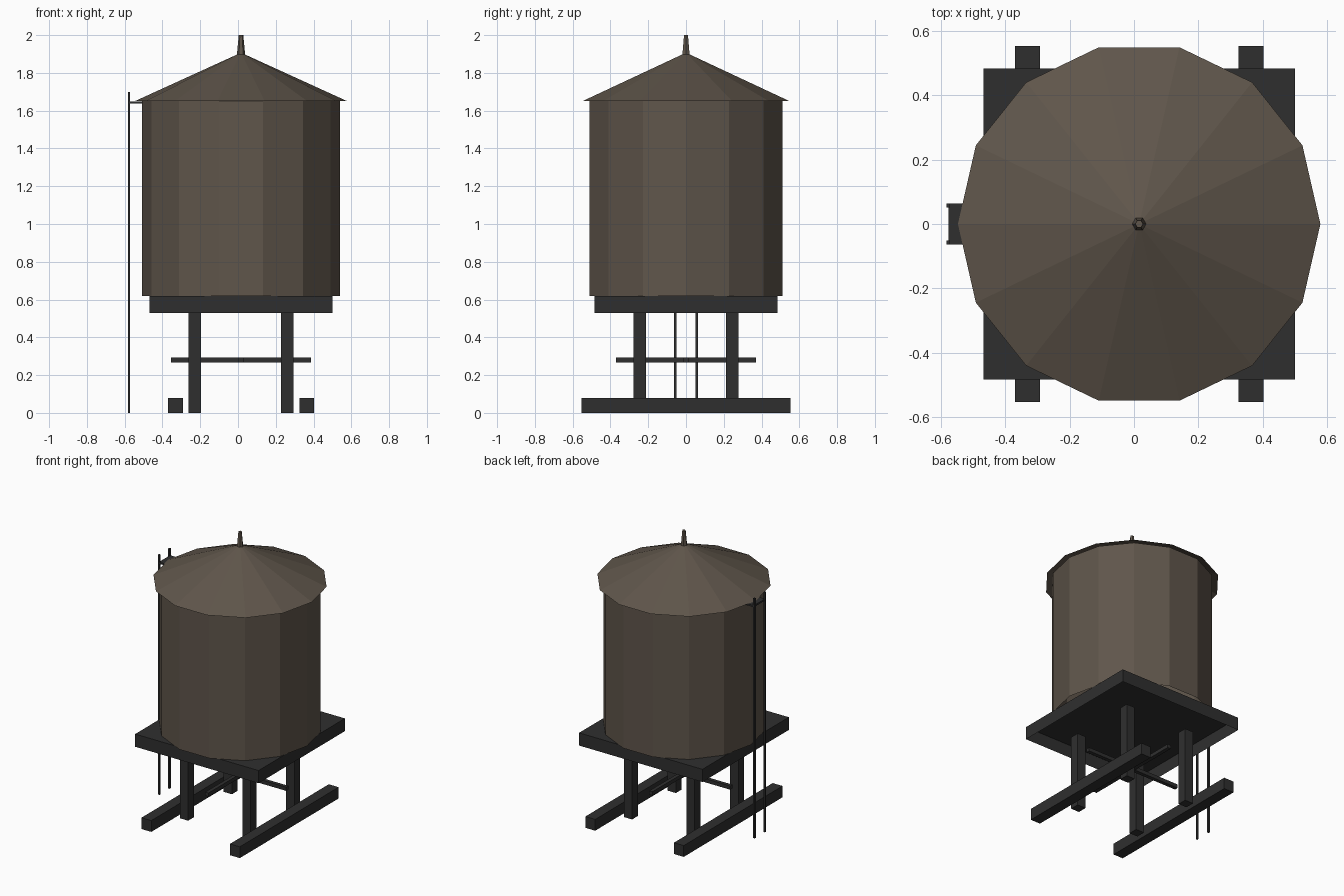
import bpy
import bmesh
import math

default = bpy.data.objects.get("Cube")
if default:
    bpy.data.objects.remove(default, do_unlink=True)

CX = 0.016      # tower axis, offset to balance the ladder


def material(name, rgb):
    m = bpy.data.materials.new(name)
    m.use_nodes = True
    m.diffuse_color = (*rgb, 1)
    m.node_tree.nodes["Principled BSDF"].inputs["Base Color"].default_value = (*rgb, 1)
    return m


WOOD = material("weathered brown", (0.115, 0.092, 0.070))
IRON = material("dark iron", (0.028, 0.028, 0.028))


def finish(name, bm, mat):
    mesh = bpy.data.meshes.new(name)
    bm.to_mesh(mesh)
    bm.free()
    mesh.materials.append(mat)
    obj = bpy.data.objects.new(name, mesh)
    bpy.context.collection.objects.link(obj)
    return obj


def box(name, centre, size, mat=IRON, open_bottom=False):
    bm = bmesh.new()
    bmesh.ops.create_cube(bm, size=1)
    if open_bottom:
        bm.normal_update()
        bottom = [f for f in bm.faces if f.normal.z < -0.5]
        bmesh.ops.delete(bm, geom=bottom, context='FACES_ONLY')
    bmesh.ops.scale(bm, vec=size, verts=bm.verts)
    bmesh.ops.translate(bm, vec=centre, verts=bm.verts)
    return finish(name, bm, mat)


def drum(name, sides, r_low, r_high, z_low, z_high, capped, mat=WOOD):
    """Faceted tapered ring with a corner on +x, optionally closed on top."""
    bm = bmesh.new()
    rings = []
    for r, z in ((r_low, z_low), (r_high, z_high)):
        angles = [math.tau * i / sides for i in range(sides)]
        rings.append([bm.verts.new((CX + r * math.cos(a), r * math.sin(a), z)) for a in angles])
    low, high = rings
    for i in range(sides):
        j = (i + 1) % sides
        bm.faces.new((low[i], low[j], high[j], high[i]))
    if capped:
        bm.faces.new(high)
    return finish(name, bm, mat)


# Tank, roof and finial
drum("tank_wall", 14, 0.525, 0.525, 0.62, 1.65, False)
drum("roof", 14, 0.563, 0.015, 1.65, 1.90, True)
drum("roof_finial", 6, 0.022, 0.012, 1.895, 2.0, True)

# Platform, hollow underneath
box("platform", (CX, 0, 0.575), (0.967, 0.967, 0.09), open_bottom=True)

# Legs and ground skids
for sx, side in ((-1, "right"), (1, "left")):
    box(f"{side}_skid", (CX + sx * 0.347, 0, 0.04), (0.077, 1.106, 0.08))
    for sy, end in ((-1, "front"), (1, "back")):
        box(f"{end}_{side}_leg", (CX + sx * 0.245, sy * 0.245, 0.265), (0.065, 0.065, 0.53))

# Crossed braces under the platform
box("brace_across", (CX, 0, 0.279), (0.742, 0.026, 0.026))
box("brace_along", (CX, 0, 0.279), (0.026, 0.742, 0.026))

# Ladder rails and the bracket that ties them to the tank
for sy, end in ((-1, "front"), (1, "back")):
    box(f"ladder_rail_{end}", (-0.577, sy * 0.057, 0.85), (0.012, 0.012, 1.70))
box("ladder_bracket", (-0.541, 0, 1.643), (0.07, 0.126, 0.012))
